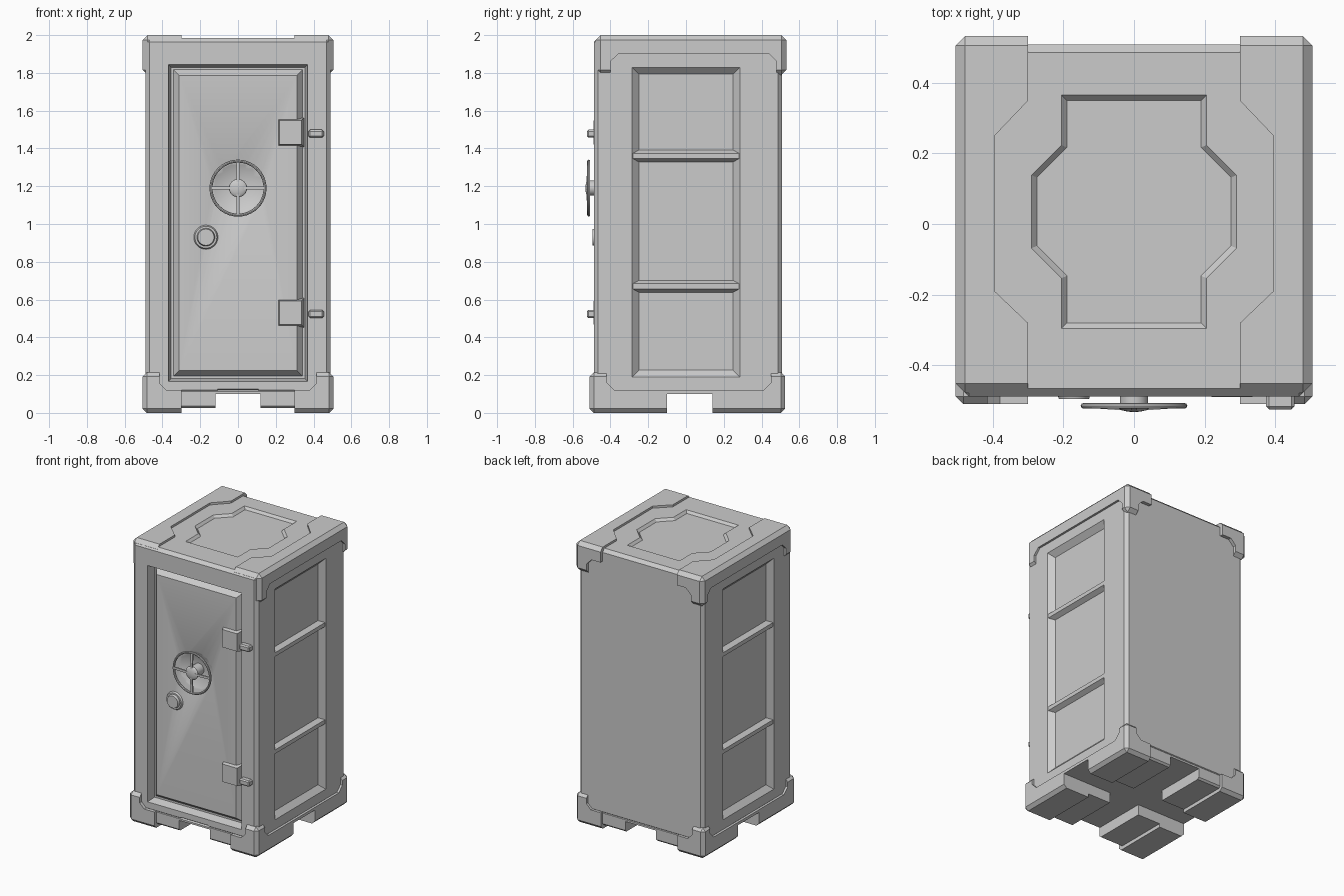
import bpy, bmesh
from math import pi
from mathutils import Vector

if "Cube" in bpy.data.objects:
    bpy.data.objects.remove(bpy.data.objects["Cube"])


def loft(name, axis, lo, hi, pts, pts2=None, bevel=0.0):
    """Prism along an axis; pts2 gives a tapered far end."""
    put = {'x': lambda p, d: (d, p[0], p[1]),
           'y': lambda p, d: (p[0], d, p[1]),
           'z': lambda p, d: (p[0], p[1], d)}[axis]
    bm = bmesh.new()
    a = [bm.verts.new(put(p, lo)) for p in pts]
    b = [bm.verts.new(put(p, hi)) for p in (pts2 or pts)]
    n = len(a)
    bm.faces.new(a)
    bm.faces.new(b[::-1])
    for i in range(n):
        bm.faces.new((a[i], b[i], b[(i + 1) % n], a[(i + 1) % n]))
    bmesh.ops.recalc_face_normals(bm, faces=bm.faces)
    if bevel:
        bmesh.ops.bevel(bm, geom=bm.edges[:], offset=bevel, segments=1,
                        affect='EDGES', clamp_overlap=True)
    me = bpy.data.meshes.new(name)
    bm.to_mesh(me)
    bm.free()
    ob = bpy.data.objects.new(name, me)
    bpy.context.collection.objects.link(ob)
    return ob


def rect(u0, u1, v0, v1, d=0.0):
    return [(u0 + d, v0 + d), (u1 - d, v0 + d), (u1 - d, v1 - d), (u0 + d, v1 - d)]


def box(name, x0, x1, y0, y1, z0, z1, bevel=0.0):
    return loft(name, 'z', z0, z1, rect(x0, x1, y0, y1), bevel=bevel)


def cut(ob, *cutters):
    for c in cutters:
        c.hide_render = True
        m = ob.modifiers.new('cut', 'BOOLEAN')
        m.operation = 'DIFFERENCE'
        m.solver = 'EXACT'
        m.object = c
        bpy.context.view_layer.objects.active = ob
        bpy.ops.object.modifier_apply(modifier=m.name)
        bpy.data.objects.remove(c)


def smooth(ob):
    bpy.ops.object.select_all(action='DESELECT')
    ob.select_set(True)
    bpy.context.view_layer.objects.active = ob
    bpy.ops.object.shade_smooth_by_angle(angle=0.6)


def disc(name, x, z, y_back, y_front, r_back, r_front, n=32):
    bpy.ops.mesh.primitive_cone_add(vertices=n, radius1=r_back, radius2=r_front,
                                    depth=y_back - y_front, rotation=(pi / 2, 0, 0),
                                    location=(x, (y_back + y_front) / 2, z))
    ob = bpy.context.object
    ob.name = name
    smooth(ob)
    return ob


def top_shape(d):
    """Stepped octagon outline on the roof."""
    q = [(.21 - d, .335 - d), (.21 - d, .19 - d * .4), (.295 - d, .105 - d * .4)]
    right = q + [(x, -y) for x, y in q[::-1]]
    left = [(-x, y) for x, y in right[::-1]]
    return [(x, y + .035) for x, y in right + left]


# Main cabinet with door opening, side recesses, roof recess and front arch
body = box('cabinet_body', -.49, .49, -.488, .508, .10, 1.985, .022)
arch = [(-.14, 0), (-.14, .10), (-.11, .135), (.11, .135), (.14, .10), (.14, 0)]
arch_in = [(-.115, 0), (-.115, .08), (-.095, .10), (.095, .10), (.115, .08), (.115, 0)]
cut(body,
    loft('cut_door', 'y', -.50, -.43, rect(-.372, .372, .163, 1.847),
         rect(-.354, .354, .181, 1.829)),
    loft('cut_roof', 'z', 1.99, 1.968, top_shape(0), top_shape(.02)),
    loft('cut_arch', 'y', -.50, -.45, arch, arch_in))
for s in (1, -1):
    cut(body, loft('cut_side', 'x', s * .495, s * .455, rect(-.29, .29, .185, 1.835),
                   rect(-.29, .29, .185, 1.835, .042)))

# Ribs across the side panels
for s, side in ((1, 'right'), (-1, 'left')):
    for z in (.67, 1.36):
        loft(f'{side}_rib', 'x', s * .45, s * .487, rect(-.28, .28, z - .035, z + .035),
             rect(-.288, .288, z - .014, z + .014))

# Base pads, split by crossing channels
pads = box('base_pads', -.487, .487, -.488, .508, .025, .125, .012)
cut(pads,
    box('cut_a', -.12, .12, -1, 1, -.1, .10),
    box('cut_b', -1, 1, -.10, .14, -.1, .10))

# Corner shoes at the bottom
feet = box('corner_feet', -.505, .505, -.51, .525, 0, .215, .022)
cut(feet,
    loft('cut_s', 'x', -1, 1, [(-.42, .3), (-.42, .16), (-.38, .12), (.41, .12),
                               (.45, .16), (.45, .3)]),
    loft('cut_f', 'y', -1, 1, [(-.415, .3), (-.415, .155), (-.38, .12), (-.30, .12),
                               (-.30, -.1), (.30, -.1), (.30, .12), (.38, .12),
                               (.415, .155), (.415, .3)]),
    box('cut_c', -1, 1, -.10, .14, -.1, .10))

# Corner caps at the top
caps = box('corner_caps', -.505, .505, -.478, .532, 1.79, 2.0, .026)
cut(caps,
    loft('cut_s', 'x', -1, 1, [(-.40, 1.7), (-.40, 1.86), (-.36, 1.90), (.44, 1.90),
                               (.48, 1.86), (.48, 1.7)]),
    loft('cut_f', 'y', -1, 1, [(-.41, 1.7), (-.41, 1.86), (-.37, 1.90), (-.30, 1.90),
                               (-.30, 2.1), (.30, 2.1), (.30, 1.90), (.37, 1.90),
                               (.41, 1.86), (.41, 1.7)]),
    loft('cut_t', 'z', 1.7, 2.1, [(.29, -.29), (.395, -.19), (.395, .25), (.29, .36),
                                  (-.29, .36), (-.395, .25), (-.395, -.19), (-.29, -.29)]))

# Door slab with chamfered rim and a shallow dish behind the wheel
door = loft('door', 'y', -.42, -.466, rect(-.35, .35, .186, 1.825),
            rect(-.35, .35, .186, 1.825, .038))
box('door_core', -.35, .35, -.422, -.38, .186, 1.825)
bpy.ops.mesh.primitive_uv_sphere_add(segments=48, ring_count=48, radius=.319,
                                     location=(0, -.466 - .289, 1.19))
cut(door, bpy.context.object)
smooth(door)

# Handwheel: ring, spokes, hub
bpy.ops.mesh.primitive_torus_add(major_radius=.143, minor_radius=.008, major_segments=40,
                                 minor_segments=8, location=(0, -.515, 1.19),
                                 rotation=(pi / 2, 0, 0))
ring = bpy.context.object
ring.name = 'wheel_ring'
smooth(ring)
loft('wheel_spoke_wide', 'z', 1.182, 1.198, [(-.142, -.512), (-.142, -.52), (0, -.53),
                                              (.142, -.52), (.142, -.512), (0, -.516)])
loft('wheel_spoke_tall', 'x', -.008, .008, [(-.512, 1.048), (-.52, 1.048), (-.53, 1.19),
                                             (-.52, 1.332), (-.512, 1.332), (-.516, 1.19)])
disc('wheel_shaft', 0, 1.19, -.43, -.518, .04, .04)
bpy.ops.mesh.primitive_uv_sphere_add(segments=24, ring_count=12, radius=.048,
                                     location=(0, -.516, 1.19))
hub = bpy.context.object
hub.name = 'wheel_hub'
hub.scale = (1, .34, 1)
smooth(hub)

# Lock dial
disc('dial_base', -.17, .93, -.46, -.478, .067, .058)
disc('dial_knob', -.17, .93, -.47, -.495, .05, .043)

# Hinges: plate on the door, knuckle on the frame
for z, tag in ((1.485, 'upper'), (.53, 'lower')):
    loft(f'{tag}_hinge_plate', 'y', -.43, -.490, rect(.205, .35, z - .077, z + .077),
         rect(.205, .35, z - .077, z + .077, .014))
    zc = z - .007
    box(f'{tag}_hinge_knuckle', .374, .454, -.525, -.47, zc - .021, zc + .021, .008)
